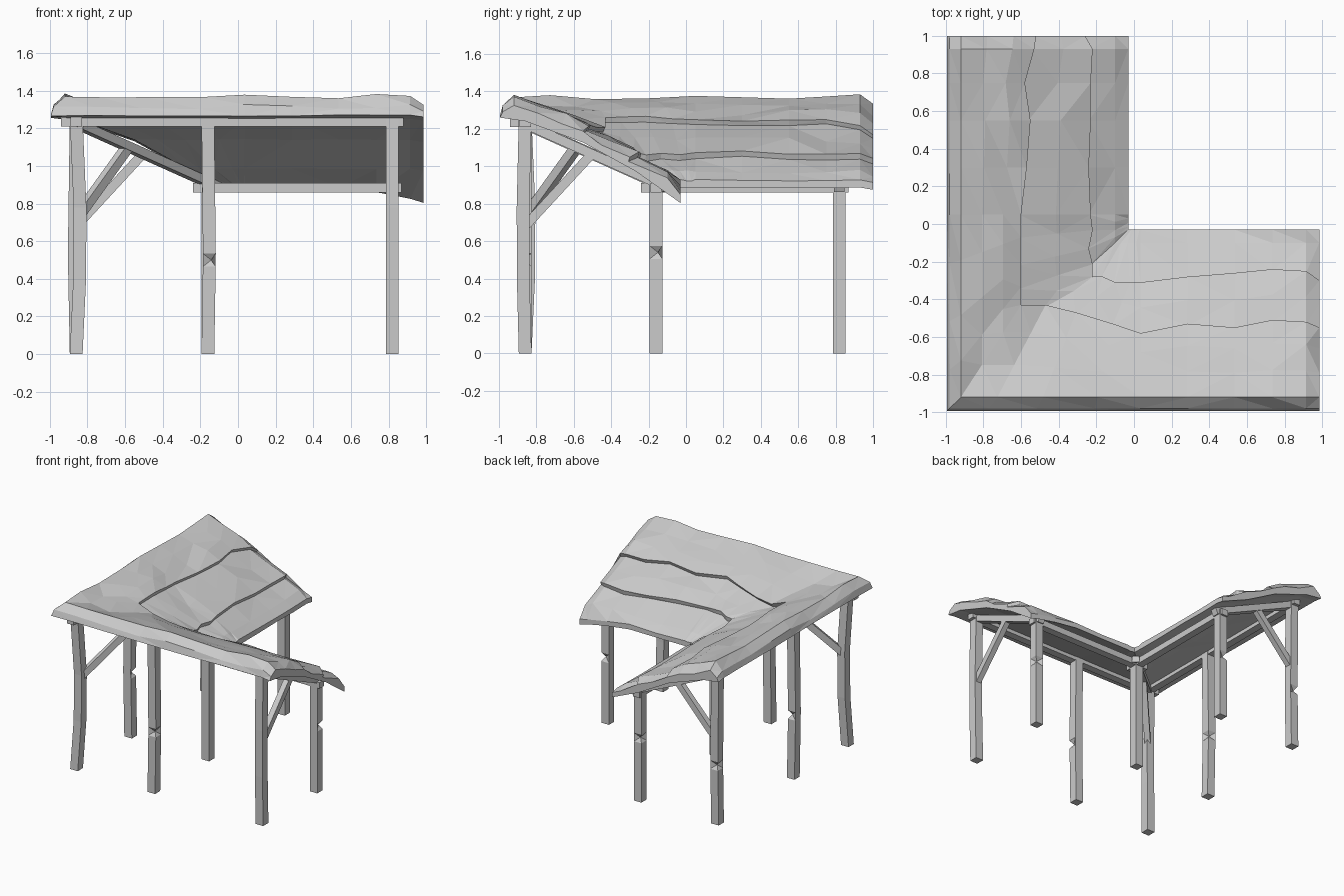
import bpy, bmesh, math, random
from mathutils import Vector, Matrix

random.seed(4)
if "Cube" in bpy.data.objects:
    bpy.data.objects.remove(bpy.data.objects["Cube"])

GREY = (0.6, 0.6, 0.6, 1)
grey = bpy.data.materials.new("weathered_grey")
grey.use_nodes = True
grey.diffuse_color = GREY
grey.node_tree.nodes["Principled BSDF"].inputs["Base Color"].default_value = GREY


def finish(name, bm):
    bmesh.ops.recalc_face_normals(bm, faces=bm.faces)
    mesh = bpy.data.meshes.new(name)
    bm.to_mesh(mesh)
    bm.free()
    mesh.materials.append(grey)
    obj = bpy.data.objects.new(name, mesh)
    bpy.context.collection.objects.link(obj)


def bar(name, a, b, width, depth):
    """Straight timber between two points, its depth kept upright."""
    a, b = Vector(a), Vector(b)
    along = (b - a).normalized()
    side = along.cross(Vector((0, 0, 1))).normalized()
    up = side.cross(along)
    turn = Matrix((along, side, up)).transposed().to_4x4()
    size = Matrix.Diagonal(((b - a).length, width, depth, 1))
    bm = bmesh.new()
    bmesh.ops.create_cube(bm, size=1, matrix=Matrix.Translation((a + b) / 2) @ turn @ size)
    finish(name, bm)


def post(name, x, y, top, bend=(0, 0), notch=None, notch_z=0.5):
    """Square post, bowed in the middle, with an optional chipped corner."""
    half = 0.034
    levels = [0, 0.4, top * 0.62, top]
    if notch:
        levels = [0, notch_z - 0.035, notch_z, notch_z + 0.035, top]
    bm = bmesh.new()
    rings = []
    for z in levels:
        bow = math.sin(math.pi * z / top)
        ring = []
        for sx, sy in ((-1, -1), (1, -1), (1, 1), (-1, 1)):
            r = half * (0.3 if (sx, sy) == notch and z == notch_z else 1)
            ring.append(bm.verts.new((x + bow * bend[0] + sx * r, y + bow * bend[1] + sy * r, z)))
        rings.append(ring)
    for low, high in zip(rings, rings[1:]):
        for i in range(4):
            j = (i + 1) % 4
            bm.faces.new((low[i], low[j], high[j], high[i]))
    bm.faces.new(rings[0])
    bm.faces.new(rings[-1])
    bmesh.ops.triangulate(bm, faces=bm.faces[:])
    finish(name, bm)


# Posts: tall along the outer sides, short along the inner sides
OUT, IN, END = -0.86, -0.16, 0.82
TALL, SHORT = 1.255, 0.91
post("corner_post", OUT, OUT, TALL, (0.022, 0.022))
post("front_middle_post", IN, OUT, TALL, (0.008, 0), (1, -1))
post("front_left_post", END, OUT, TALL, (0, -0.012))
post("side_middle_post", OUT, IN, TALL, (-0.01, 0), (1, 1), 0.52)
post("side_back_post", OUT, END, TALL, (0.008, 0), (-1, 1), 0.48)
post("inner_corner_post", IN, IN, SHORT)
post("inner_left_post", END, IN, SHORT, (0, 0), (1, 1), 0.54)
post("inner_back_post", IN, END, SHORT, (0, 0), (-1, 1), 0.52)

# Beams, rafters and braces, mirrored across the diagonal for the two wings
for wing, swap in (("front", False), ("side", True)):
    def at(x, y, z):
        return (y, x, z) if swap else (x, y, z)
    bar(wing + "_outer_beam", at(-0.94, OUT, 1.235), at(0.88, OUT, 1.235), 0.06, 0.05)
    bar(wing + "_inner_beam", at(-0.24, IN, 0.885), at(0.87, IN, 0.885), 0.06, 0.05)
    bar(wing + "_end_rafter", at(END, -0.88, 1.235), at(END, -0.1, 0.885), 0.055, 0.05)
    bar(wing + "_end_brace", at(END, -0.86, 0.68), at(END, -0.5, 1.07), 0.045, 0.05)
bar("valley_rafter", (-0.88, -0.88, 1.235), (-0.1, -0.1, 0.885), 0.055, 0.045)
bar("corner_brace", (-0.835, -0.835, 0.755), (-0.58, -0.58, 1.11), 0.045, 0.05)

# Roof: a mitred strip of stations running along both wings of the L
FAR = [1, 0.93, 0.75, 0.55, 0.3, 0.05]       # stations beyond the inner corner
NEAR = [0.75, 0.45, 0.2]                     # fractions from there to the mitre
# wavy lower edges of the upper and middle shingle layers, end to end
STEP_1 = [-.52, -.53, -.58, -.55, -.57, -.6, -.6, -.6, -.6, -.53,
          -.43, -.47, -.53, -.58, -.53, -.55, -.51, -.52, -.55]
STEP_2 = [-.26, -.22, -.23, -.23, -.24, -.23, -.22, -.24, -.22, -.25,
          -.28, -.31, -.31, -.31, -.28, -.26, -.24, -.25, -.3]
COUNT = len(STEP_1)
MID = COUNT // 2


def even(d):
    return [d] * COUNT


def mix(a, b, t):
    return [p + (q - p) * t for p, q in zip(a, b)]


RIDGE, EAVE = even(-0.92), even(-0.03)
# each row: offsets, height, slope correction, jitter, droop at the gable ends
ROWS = [
    (even(-0.995), 1.268, 0, 0.004, 0.01),
    (even(-0.98), 1.312, 0, 0.008, 0.03),
    (RIDGE, 1.37, 0.2, 0.01, 0.05),
    (mix(RIDGE, STEP_1, 0.35), 1.327, 0.4, 0.011, 0.05),
    (mix(RIDGE, STEP_1, 0.7), 1.283, 0.4, 0.011, 0.05),
    (STEP_1, 1.235, 0.4, 0.004, 0.045),
    (mix(STEP_1, RIDGE, 0.03), 1.208, 0.4, 0.003, 0.04),
    (mix(STEP_1, STEP_2, 0.5), 1.145, 0.4, 0.01, 0.05),
    (STEP_2, 1.08, 0.4, 0.004, 0.045),
    (mix(STEP_2, STEP_1, 0.03), 1.05, 0.4, 0.003, 0.04),
    (even(-0.1), 0.97, 0, 0.007, 0.04),
    (EAVE, 0.925, 0, 0.005, 0.01),
    (EAVE, 0.885, 0, 0.003, 0.01),
    (even(-0.27), 0.985, 0, 0.003, 0.01),
    (even(-0.55), 1.14, 0, 0.003, 0.01),
    (even(-0.86), 1.25, 0, 0.002, 0.01),
]


def row_point(offsets, i):
    """Plan position of station i on a row: first wing, mitre, second wing."""
    d = offsets[i]
    corner_x, corner_y = offsets[MID - 1], offsets[MID + 1]
    if i == MID:
        return corner_x, corner_y
    first = i < MID
    k = i if first else COUNT - 1 - i
    if k < len(FAR):
        along = FAR[k] if first else FAR[k] - 0.015
    else:
        corner = corner_y if first else corner_x
        along = corner + (FAR[-1] - corner) * NEAR[k - len(FAR)]
    return (d, along) if first else (along, d)


bm = bmesh.new()
grid = []
for offsets, height, slope, jitter, droop in ROWS:
    mean = sum(offsets) / COUNT
    line = []
    for i in range(COUNT):
        x, y = row_point(offsets, i)
        z = height - slope * (min(x, y) - mean) + random.uniform(-jitter, jitter)
        if droop > 0.02:
            z += 0.008 * math.cos((x + y) * 7)       # gentle sag along each wing
        if i in (0, COUNT - 1):
            z -= droop
        if offsets is EAVE:
            z -= 0.18 * max(0, x - 0.6)              # eave sinks at the left end
        line.append(bm.verts.new((x, y, z)))
    grid.append(line)
for low, high in zip(grid, grid[1:] + grid[:1]):
    for i in range(COUNT - 1):
        bm.faces.new((low[i], low[i + 1], high[i + 1], high[i]))
for i in (0, COUNT - 1):
    bm.faces.new([line[i] for line in grid])
bmesh.ops.triangulate(bm, faces=bm.faces[:])
finish("shingled_roof", bm)
